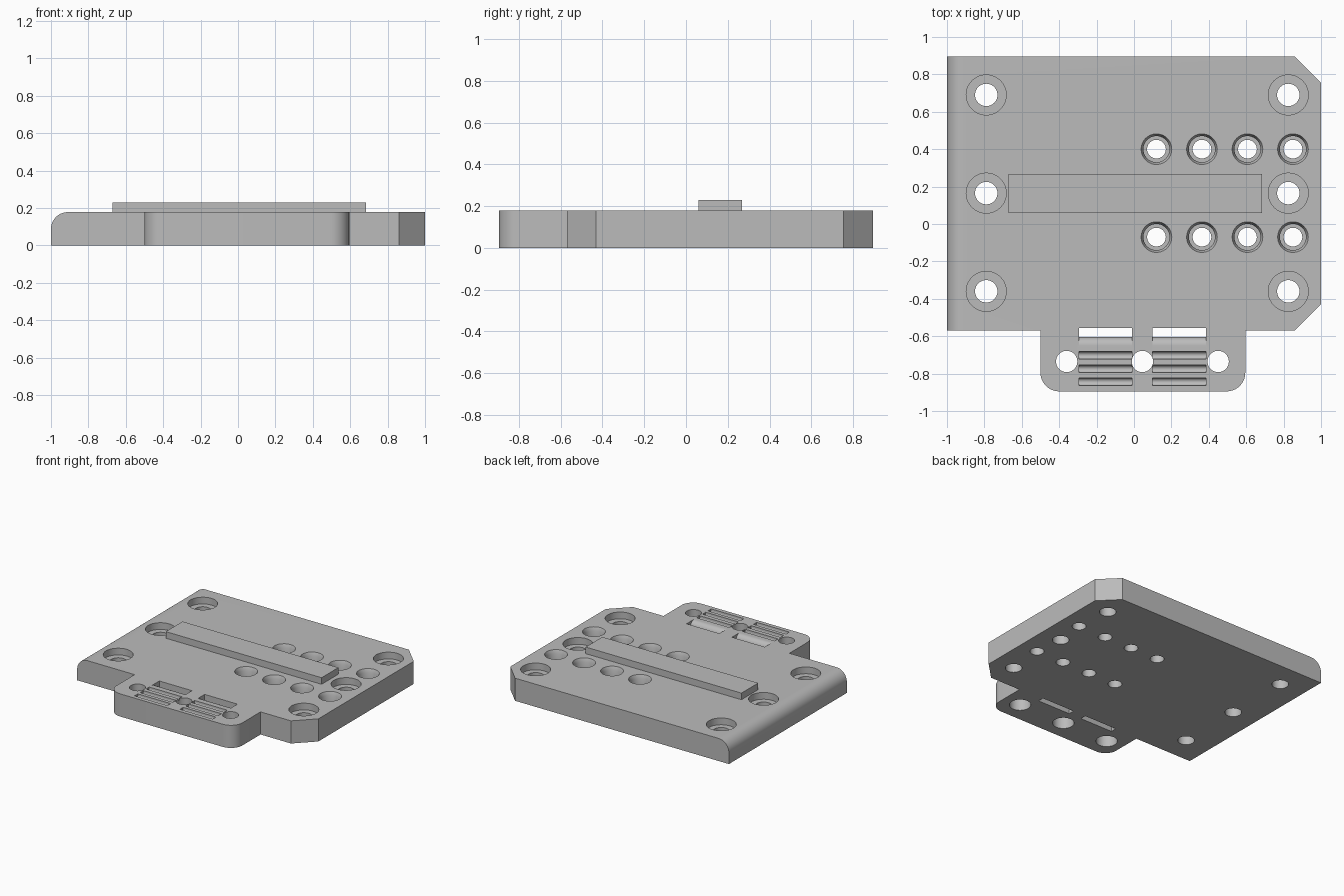
import bpy, bmesh, math

if "Cube" in bpy.data.objects:
    bpy.data.objects.remove(bpy.data.objects["Cube"])

TOP = 0.178
RIB_TOP = 0.23

grey = bpy.data.materials.new("plain grey")
grey.use_nodes = True
grey.diffuse_color = (0.5, 0.5, 0.5, 1)
grey.node_tree.nodes["Principled BSDF"].inputs["Base Color"].default_value = (0.5, 0.5, 0.5, 1)


def make_object(name, bm):
    bmesh.ops.recalc_face_normals(bm, faces=bm.faces)
    mesh = bpy.data.meshes.new(name)
    bm.to_mesh(mesh)
    bm.free()
    mesh.materials.append(grey)
    obj = bpy.data.objects.new(name, mesh)
    bpy.context.collection.objects.link(obj)
    return obj


def extrude(bm, points, direction):
    """Closed prism from a flat loop of 3D points."""
    face = bm.faces.new([bm.verts.new(p) for p in points])
    new = bmesh.ops.extrude_face_region(bm, geom=[face], use_keep_orig=True)["geom"]
    bmesh.ops.translate(bm, vec=direction, verts=[v for v in new if isinstance(v, bmesh.types.BMVert)])


def lathe(bm, x, y, profile, sides=40):
    """Closed turned solid from (radius, height) pairs, bottom to top."""
    rings = [[bm.verts.new((x + r * math.cos(math.tau * i / sides),
                            y + r * math.sin(math.tau * i / sides), z))
              for i in range(sides)] for r, z in profile]
    bm.faces.new(rings[0][::-1])
    bm.faces.new(rings[-1])
    for low, high in zip(rings, rings[1:]):
        for i in range(sides):
            j = (i + 1) % sides
            bm.faces.new((low[i], low[j], high[j], high[i]))


def cut(target, name, bm):
    cutter = make_object(name, bm)
    cutter.hide_render = True
    mod = target.modifiers.new(name, "BOOLEAN")
    mod.operation, mod.solver, mod.object = "DIFFERENCE", "EXACT", cutter
    bpy.ops.object.select_all(action="DESELECT")
    bpy.context.view_layer.objects.active = target
    target.select_set(True)
    bpy.ops.object.modifier_apply(modifier=name)
    bpy.data.objects.remove(cutter)


# Base plate with clipped right corners and a front tab
outline = [(-1, 0.895), (-1, -0.57), (-0.5, -0.57), (-0.5, -0.895), (0.595, -0.895),
           (0.595, -0.57), (0.86, -0.57), (1, -0.43), (1, 0.755), (0.86, 0.895)]
bm = bmesh.new()
extrude(bm, [(x, y, 0) for x, y in outline], (0, 0, TOP))


def round_edges(test, radius):
    edges = [e for e in bm.edges if all(test(v.co) for v in e.verts)]
    bmesh.ops.bevel(bm, geom=edges, offset=radius, segments=10, profile=0.5, affect="EDGES")


bmesh.ops.recalc_face_normals(bm, faces=bm.faces)
round_edges(lambda c: c.x < -0.99 and c.z > 0.1, 0.09)
for side in (-0.5, 0.595):
    round_edges(lambda c: abs(c.x - side) < 0.01 and c.y < -0.89, 0.1)
plate = make_object("base_plate", bm)

# Screw holes: counterbored, deep tapered, and tab holes widened underneath
bm = bmesh.new()
for x in (-0.79, 0.825):
    for y in (0.69, 0.165, -0.36):
        lathe(bm, x, y, [(0.06, -0.1), (0.06, 0.125), (0.107, 0.125), (0.107, 0.3)])
for i in range(4):
    for y in (0.4, -0.07):
        lathe(bm, 0.12 + i * 0.2433, y,
              [(0.05, -0.1), (0.05, 0.06), (0.07, 0.06), (0.07, 0.15), (0.082, TOP), (0.082, 0.3)])
for x in (-0.36, 0.045, 0.45):
    lathe(bm, x, -0.735, [(0.077, -0.1), (0.077, 0.09), (0.057, 0.09), (0.057, 0.3)])
cut(plate, "hole_cutter", bm)

# Belt slots with a rounded lead-in, and tooth grooves in front of them
bm = bmesh.new()
for x in (-0.295, 0.1):
    curve = [(x, -0.65 + 0.045 * math.sin(a), TOP - 0.045 + 0.045 * math.cos(a))
             for a in [math.pi / 2 * (1 - k / 8) for k in range(9)]]
    extrude(bm, [(x, -0.557, 0.3), (x, -0.557, -0.1), (x, -0.605, -0.1)] + curve + [(x, -0.65, 0.3)],
            (0.285, 0, 0))
    for y in (-0.702, -0.775, -0.843):
        arc = [(x, y + 0.02 * math.cos(a), TOP - 0.012 + 0.02 * math.sin(a))
               for a in [math.pi * k / 8 for k in range(8, 17)]]
        extrude(bm, arc + [(x, y + 0.02, 0.25), (x, y - 0.02, 0.25)], (0.285, 0, 0))
cut(plate, "slot_cutter", bm)
bpy.ops.object.shade_smooth_by_angle(angle=math.radians(30))

# Raised locating rib
bm = bmesh.new()
extrude(bm, [(-0.67, 0.06, 0.16), (0.685, 0.06, 0.16), (0.685, 0.268, 0.16), (-0.67, 0.268, 0.16)],
        (0, 0, RIB_TOP - 0.16))
make_object("locating_rib", bm)
